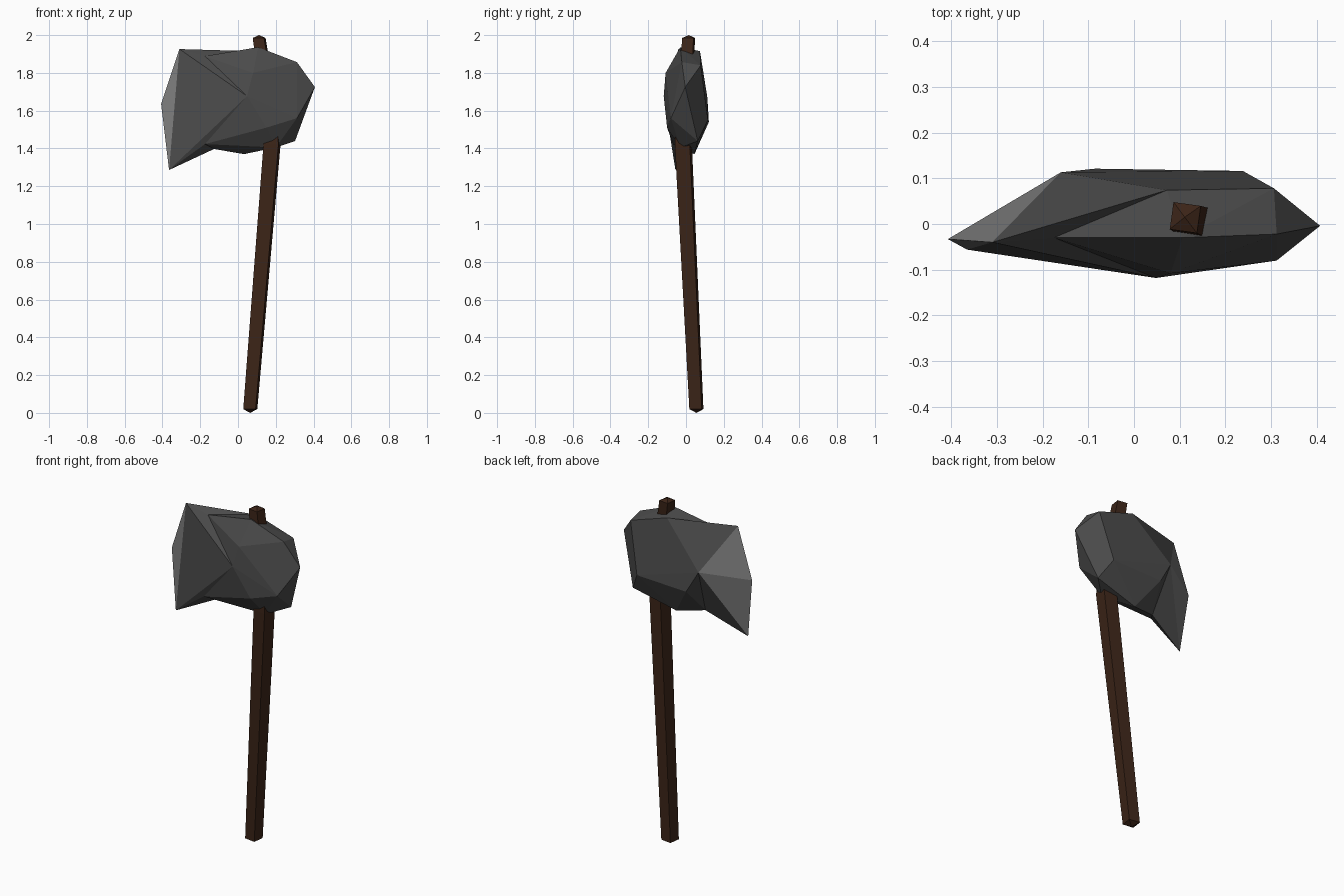
import bpy, bmesh, math
from mathutils import Vector

if "Cube" in bpy.data.objects:
    bpy.data.objects.remove(bpy.data.objects["Cube"])


def material(name, rgb):
    m = bpy.data.materials.new(name)
    m.diffuse_color = (*rgb, 1)
    m.use_nodes = True
    m.node_tree.nodes["Principled BSDF"].inputs["Base Color"].default_value = m.diffuse_color
    return m


def finish(name, bm, *mats):
    bmesh.ops.recalc_face_normals(bm, faces=bm.faces)
    me = bpy.data.meshes.new(name)
    bm.to_mesh(me)
    bm.free()
    for m in mats:
        me.materials.append(m)
    ob = bpy.data.objects.new(name, me)
    bpy.context.collection.objects.link(ob)
    return ob


def hull(points):
    bm = bmesh.new()
    for p in points:
        bm.verts.new(p)
    bmesh.ops.convex_hull(bm, input=bm.verts[:])
    bmesh.ops.delete(bm, geom=[v for v in bm.verts if not v.link_faces], context='VERTS')
    return bm


wood = material("wood", (0.045, 0.018, 0.009))
stone = material("stone", (0.07, 0.07, 0.07))
ground_stone = material("ground_stone", (0.2, 0.2, 0.2))

# Handle: bent square stick with shallow pointed ends (centre, width)
rings = [((0.065, 0.055, 0.02), 0.066), ((0.18, -0.014, 1.42), 0.08),
         ((0.17, -0.01, 1.60), 0.075), ((0.112, 0.014, 1.985), 0.06)]
bm = bmesh.new()
loops = []
for c, w in rings:
    loop = []
    for i in range(4):
        a = math.radians(45 + 90 * i - 8)
        r = w / math.sqrt(2)
        loop.append(bm.verts.new((c[0] + r * math.cos(a), c[1] + r * math.sin(a), c[2])))
    loops.append(loop)
for lo, hi in zip(loops, loops[1:]):
    for i in range(4):
        j = (i + 1) % 4
        bm.faces.new((lo[i], lo[j], hi[j], hi[i]))
for loop, tip in ((loops[0], (0.064, 0.055, 0.0)), (loops[-1], (0.111, 0.015, 2.0))):
    t = bm.verts.new(tip)
    for i in range(4):
        bm.faces.new((loop[i], loop[(i + 1) % 4], t))
finish("handle", bm, wood)

# Points shared by the stone body and the blade
shared = [(-0.175, -0.03, 1.889), (0.048, -0.118, 1.677), (-0.175, -0.068, 1.423),
          (-0.127, 0.0, 1.397), (-0.16, 0.113, 1.67), (0.072, 0.074, 1.915)]

# Stone body: faceted lump around the handle
body = shared + [
    (0.08, -0.108, 1.80), (0.15, -0.1, 1.51), (0.312, -0.08, 1.56), (0.407, -0.004, 1.725),
    (0.312, -0.022, 1.857), (0.306, 0.078, 1.84), (0.106, -0.03, 1.936), (0.238, 0.116, 1.55),
    (-0.085, 0.121, 1.54), (0.302, 0.062, 1.439), (0.032, 0.045, 1.37), (0.2, -0.03, 1.405)]
finish("head_body", hull(body), stone)

# Blade: flared wedge, lighter on the faces that meet the cutting edge
edge = Vector((-0.407, -0.033, 1.635))
bm = hull(shared + [(-0.31, -0.04, 1.926), edge, (-0.365, -0.056, 1.286)])
for f in bm.faces:
    if any((v.co - edge).length < 1e-4 for v in f.verts):
        f.material_index = 1
finish("head_blade", bm, stone, ground_stone)
